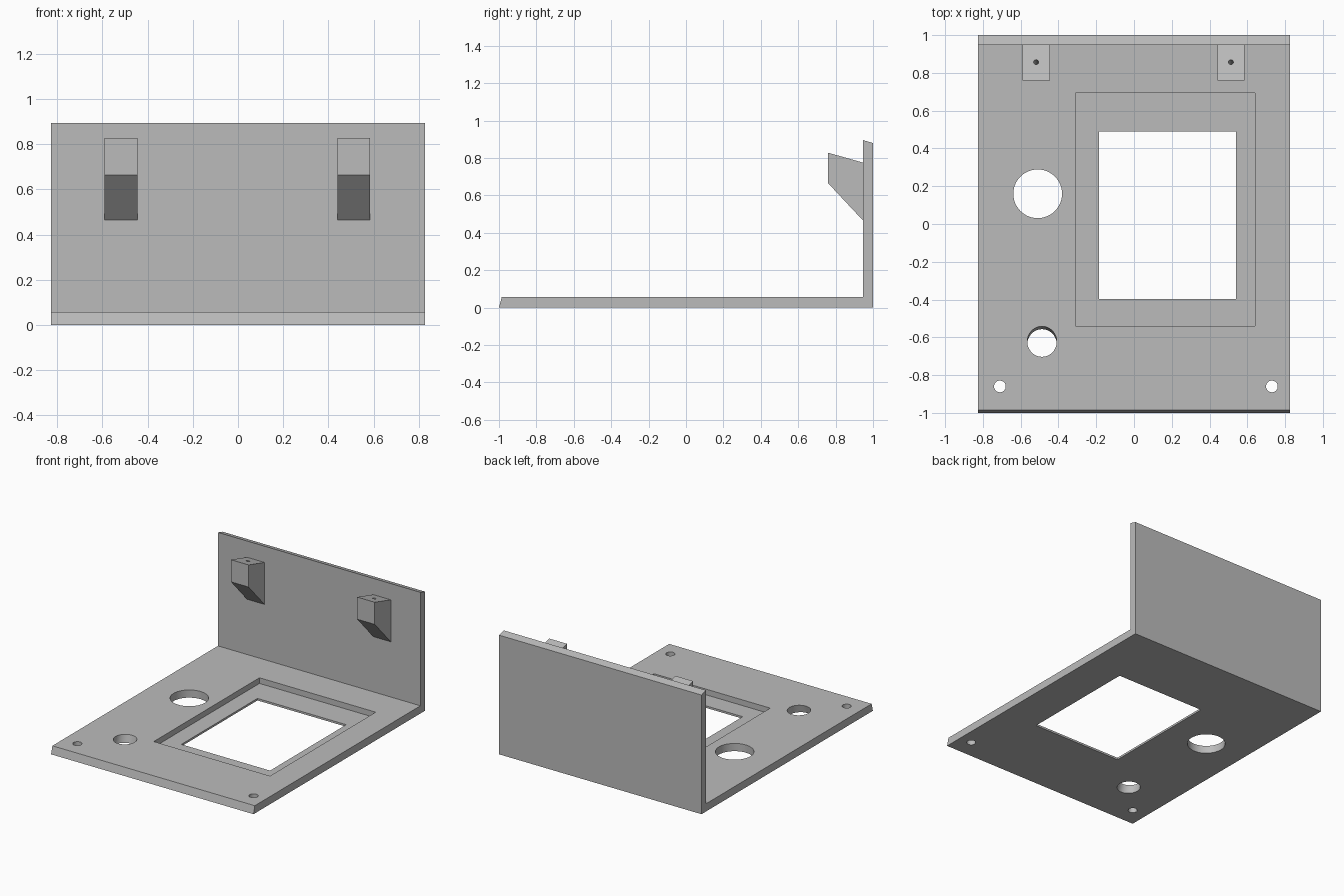
import bpy
import bmesh
from math import radians
from mathutils import Matrix, Vector

if "Cube" in bpy.data.objects:
    bpy.data.objects.remove(bpy.data.objects["Cube"], do_unlink=True)

grey = bpy.data.materials.new("plain_grey")
grey.use_nodes = True
grey.diffuse_color = (0.5, 0.5, 0.5, 1)
grey.node_tree.nodes["Principled BSDF"].inputs["Base Color"].default_value = (0.5, 0.5, 0.5, 1)


def add_object(name, bm):
    bmesh.ops.recalc_face_normals(bm, faces=bm.faces)
    mesh = bpy.data.meshes.new(name)
    bm.to_mesh(mesh)
    bm.free()
    mesh.materials.append(grey)
    obj = bpy.data.objects.new(name, mesh)
    bpy.context.collection.objects.link(obj)
    return obj


def extrude_profile(name, profile, x0, x1):
    """Extrude a (y, z) side profile along x."""
    bm = bmesh.new()
    face = bm.faces.new([bm.verts.new((x0, y, z)) for y, z in profile])
    moved = bmesh.ops.extrude_face_region(bm, geom=[face])["geom"]
    verts = [v for v in moved if isinstance(v, bmesh.types.BMVert)]
    bmesh.ops.translate(bm, verts=verts, vec=(x1 - x0, 0, 0))
    return add_object(name, bm)


def box_cutter(x0, x1, y0, y1, z0, z1):
    return extrude_profile("cutter", [(y0, z0), (y1, z0), (y1, z1), (y0, z1)], x0, x1)


def round_cutter(centre, radius, depth, tilt=0, segments=48):
    bm = bmesh.new()
    place = Matrix.Translation(Vector(centre)) @ Matrix.Rotation(radians(tilt), 4, "X")
    bmesh.ops.create_cone(bm, cap_ends=True, segments=segments, radius1=radius,
                          radius2=radius, depth=depth, matrix=place)
    return add_object("cutter", bm)


def cut(obj, cutters):
    bpy.context.view_layer.objects.active = obj
    for cutter in cutters:
        cutter.hide_render = True
        mod = obj.modifiers.new("cut", "BOOLEAN")
        mod.operation = "DIFFERENCE"
        mod.solver = "EXACT"
        mod.object = cutter
        bpy.ops.object.modifier_apply(modifier=mod.name)
        bpy.data.objects.remove(cutter, do_unlink=True)


def smooth(obj):
    bpy.ops.object.select_all(action="DESELECT")
    obj.select_set(True)
    bpy.context.view_layer.objects.active = obj
    bpy.ops.object.shade_smooth_by_angle(angle=radians(30))


# Base plate and back wall as one L-shaped panel
W, T = 0.827, 0.057
panel = extrude_profile("base_and_back_panel", [
    (-1, 0), (1, 0), (1, 0.88), (0.947, 0.895), (0.947, T), (-0.985, T)], -W, W)

# Recessed window, round openings and front screw holes
cut(panel, [
    box_cutter(-0.31, 0.64, -0.54, 0.693, 0.015, 0.2),
    box_cutter(-0.185, 0.54, -0.397, 0.491, -0.1, 0.2),
    round_cutter((-0.51, 0.16, T / 2), 0.129, 0.2),
    round_cutter((-0.487, -0.63, T / 2), 0.078, 0.3, tilt=-15),
    round_cutter((-0.71, -0.86, T / 2), 0.031, 0.2, segments=32),
    round_cutter((0.73, -0.86, T / 2), 0.031, 0.2, segments=32),
])
smooth(panel)

# Wedge-shaped mounting brackets with a small screw hole in the sloping top
for name, x in (("right_bracket", -0.518), ("left_bracket", 0.513)):
    bracket = extrude_profile(name, [
        (0.947, 0.775), (0.76, 0.828), (0.76, 0.665), (0.947, 0.465)], x - 0.072, x + 0.072)
    cut(bracket, [round_cutter((x, 0.857, 0.8), 0.013, 0.2, tilt=-15, segments=24)])
    smooth(bracket)
